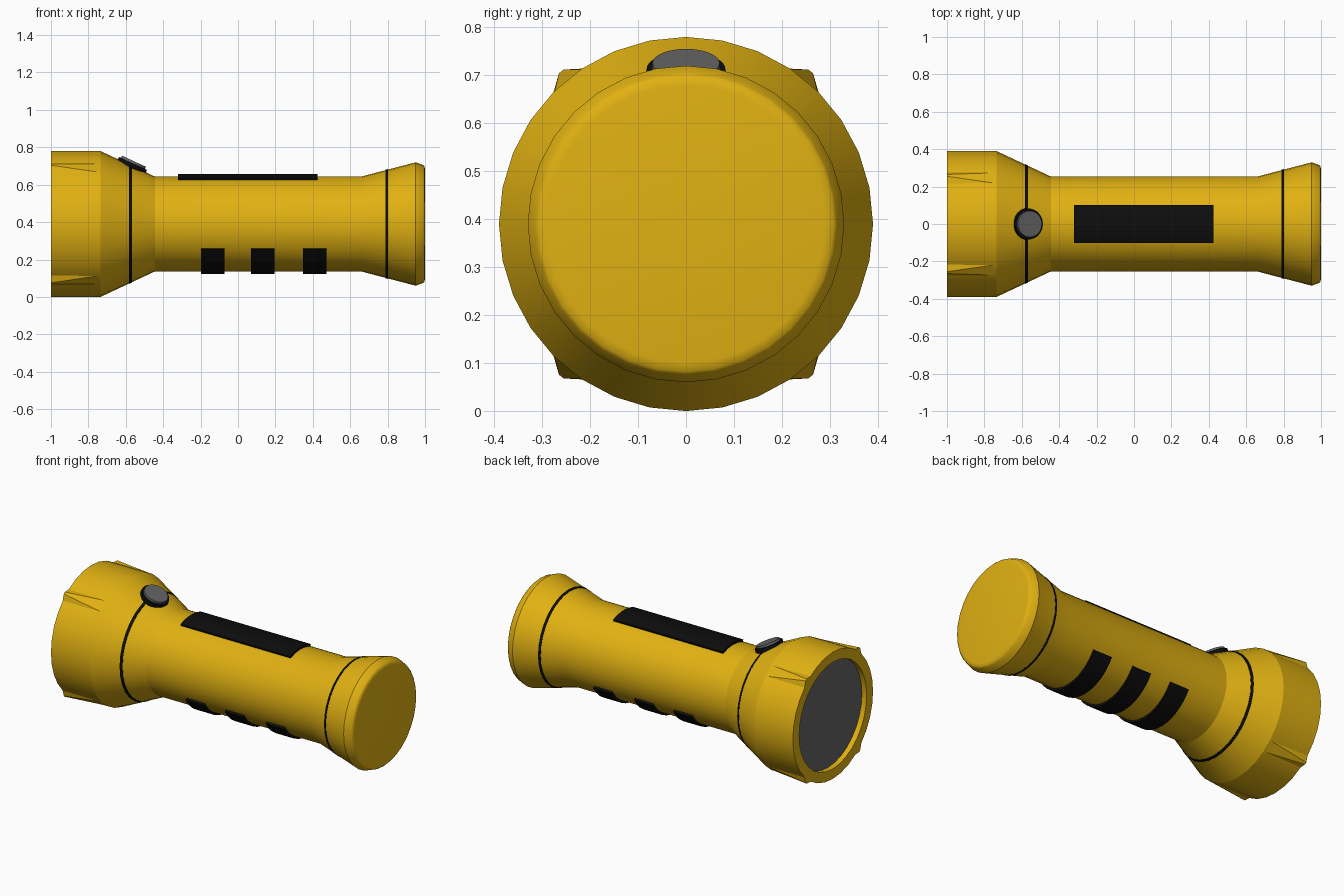
import bpy, bmesh, math
from mathutils import Vector, Matrix

if "Cube" in bpy.data.objects:
    bpy.data.objects.remove(bpy.data.objects["Cube"])

CZ = 0.39      # height of the torch axis
SIDES = 32


def material(name, color):
    m = bpy.data.materials.new(name)
    m.diffuse_color = (*color, 1)
    m.use_nodes = True
    m.node_tree.nodes["Principled BSDF"].inputs["Base Color"].default_value = m.diffuse_color
    return m


YELLOW = material("yellow_plastic", (0.75, 0.44, 0.006))
BLACK = material("black_rubber", (0.004, 0.004, 0.004))
GREY = material("grey_plastic", (0.13, 0.13, 0.13))


def finish(name, bm, mat, angle):
    bmesh.ops.recalc_face_normals(bm, faces=bm.faces)
    mesh = bpy.data.meshes.new(name)
    bm.to_mesh(mesh)
    bm.free()
    mesh.materials.append(mat)
    ob = bpy.data.objects.new(name, mesh)
    bpy.context.collection.objects.link(ob)
    bpy.ops.object.select_all(action='DESELECT')
    ob.select_set(True)
    bpy.context.view_layer.objects.active = ob
    bpy.ops.object.shade_smooth_by_angle(angle=math.radians(angle))
    return ob


def polar(x, r, a):
    """Point at angle a from straight up, around the torch axis."""
    return Vector((x, r * math.sin(a), CZ + r * math.cos(a)))


def lathe(name, profile, mat, angle=20, cap_end=False, closed=False):
    bm = bmesh.new()
    rings = [[bm.verts.new(polar(x, r, math.tau * i / SIDES)) for i in range(SIDES)]
             for x, r in profile]
    pairs = list(zip(rings, rings[1:]))
    if closed:
        pairs.append((rings[-1], rings[0]))
    for a, b in pairs:
        for i in range(SIDES):
            j = (i + 1) % SIDES
            bm.faces.new((a[i], a[j], b[j], b[i]))
    if cap_end:
        bm.faces.new(rings[-1])
    return finish(name, bm, mat, angle)


def wrap_pad(name, x0, x1, mid, half, r0=0.245, r1=0.267, n=12):
    """Curved pad lying on the barrel."""
    bm = bmesh.new()
    rows = []
    for i in range(n + 1):
        a = mid - half + 2 * half * i / n
        rows.append([bm.verts.new(polar(x, r, a))
                     for x, r in ((x0, r0), (x0, r1), (x1, r1), (x1, r0))])
    for a, b in zip(rows, rows[1:]):
        for k in range(4):
            bm.faces.new((a[k], a[(k + 1) % 4], b[(k + 1) % 4], b[k]))
    bm.faces.new(rows[0])
    bm.faces.new(rows[-1])
    return finish(name, bm, BLACK, 30)


# Head, barrel and tail flare
lathe("body_shell", [(-0.95, 0.328), (-1, 0.328), (-1, 0.39), (-0.735, 0.39),
                     (-0.445, 0.254), (0.66, 0.254), (0.95, 0.33)], YELLOW)

# Tail cap
lathe("tail_cap", [(0.95, 0.33), (0.99, 0.315), (0.997, 0.308), (1.0, 0.29), (1.0, 0.01)],
      YELLOW, 60, cap_end=True)

# Recessed lens
lathe("lens", [(-0.95, 0.328), (-0.968, 0.328), (-0.968, 0.005)], GREY, 30, cap_end=True)

# Thin black seams on both cones
for name, x, r, slope in (("head_seam", -0.575, 0.315, -0.469), ("tail_seam", 0.795, 0.2895, 0.262)):
    w = 0.007
    lathe(name, [(x - w, r - 0.01 - slope * w), (x - w, r + 0.002 - slope * w),
                 (x + w, r + 0.002 + slope * w), (x + w, r - 0.01 + slope * w)],
          BLACK, 30, closed=True)

# Four anti-roll wedges on the head rim
bm = bmesh.new()
for sy in (-1, 1):
    for sz in (-1, 1):
        pts = [(-1, 0.217, 0.324), (-1, 0.255, 0.322), (-1, 0.265, 0.314), (-1, 0.276, 0.276),
               (-1, 0.22, 0.28), (-0.735, 0.217, 0.322), (-0.735, 0.274, 0.276), (-0.735, 0.22, 0.28)]
        vs = [bm.verts.new((x, sy * y, CZ + sz * z)) for x, y, z in pts]
        bmesh.ops.convex_hull(bm, input=vs)
finish("anti_roll_wedges", bm, YELLOW, 30)

# Grip pads: one on top, three underneath
wrap_pad("top_grip", -0.32, 0.425, 0, math.asin(0.1 / 0.265))
for i, x in enumerate((-0.135, 0.132, 0.41)):
    wrap_pad(f"lower_grip_{i + 1}", x - 0.062, x + 0.062, math.pi, math.radians(59))

# Switch tilted to the head cone
tilt = Matrix.Translation((-0.567, 0, 0.702)) @ Matrix.Rotation(math.radians(25), 4, 'Y')
for name, r_low, r_top, z0, z1, mat in (("switch_collar", 0.085, 0.082, -0.03, 0.013, BLACK),
                                        ("switch_button", 0.072, 0.070, 0.0, 0.026, GREY)):
    bm = bmesh.new()
    bmesh.ops.create_cone(bm, cap_ends=True, segments=SIDES, radius1=r_low, radius2=r_top,
                          depth=z1 - z0, matrix=tilt @ Matrix.Translation((0, 0, (z0 + z1) / 2)))
    finish(name, bm, mat, 30)
